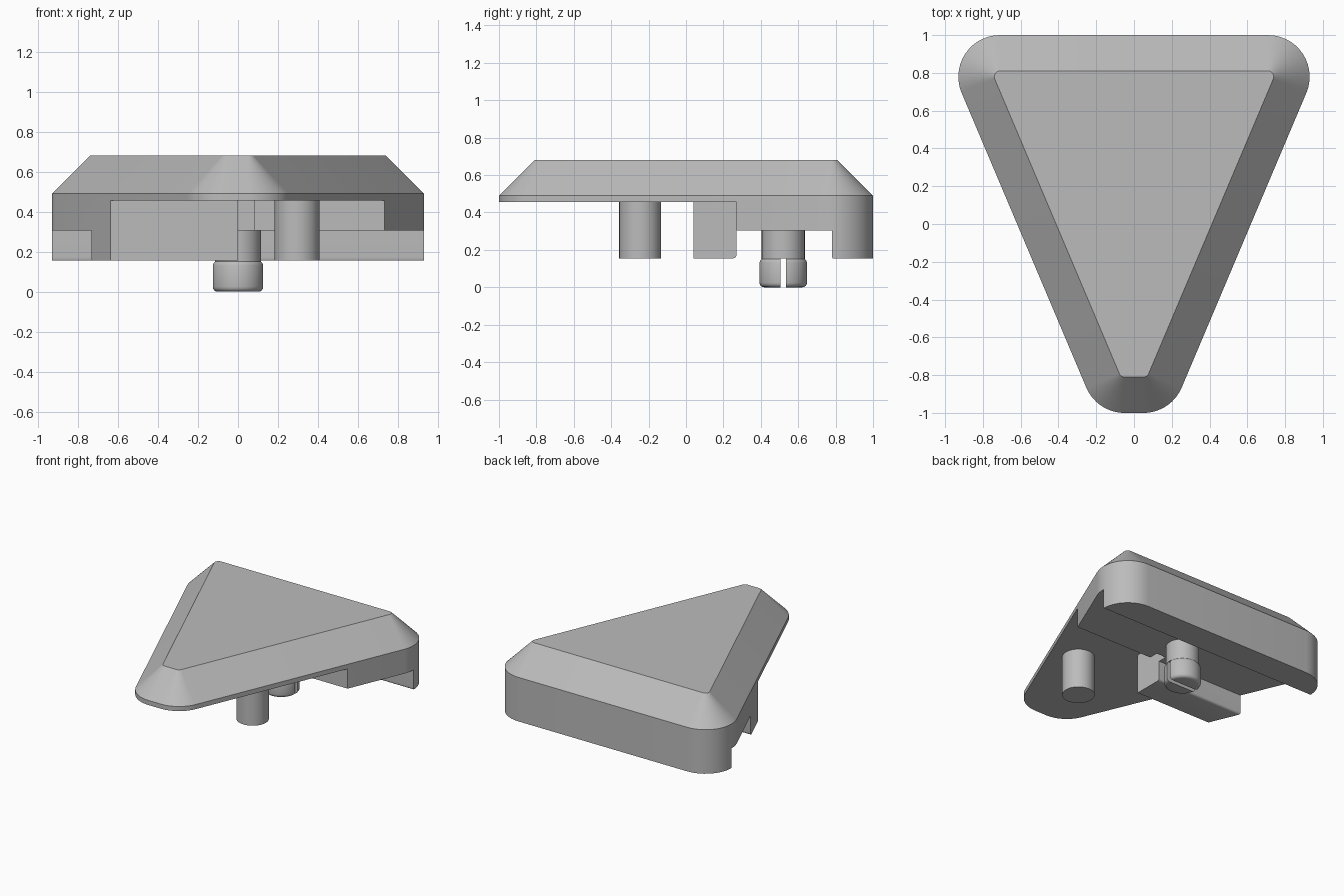
import bpy, bmesh
from math import sin, cos, atan2, pi

cube = bpy.data.objects.get("Cube")
if cube:
    bpy.data.objects.remove(cube)

grey = bpy.data.materials.new("light_grey")
grey.use_nodes = True
grey.diffuse_color = (0.5, 0.5, 0.5, 1)
grey.node_tree.nodes["Principled BSDF"].inputs["Base Color"].default_value = (0.5, 0.5, 0.5, 1)

TOP, SHOULDER, DECK, STEP, RIM = 0.68, 0.49, 0.455, 0.305, 0.155
BACK, FRONT = (0.71, 0.78), (0.05, -0.78)      # corner arc centres


def outline(r, n=14):
    """Rounded triangle, counter-clockwise, with corner radius r."""
    side = atan2(-(BACK[0] - FRONT[0]), BACK[1] - FRONT[1])
    half = []
    for (cx, cy), a0, a1 in ((FRONT, -pi / 2, side), (BACK, side, pi / 2)):
        for i in range(n + 1):
            a = a0 + (a1 - a0) * i / n
            half.append((cx + r * cos(a), cy + r * sin(a)))
    return half + [(-x, y) for x, y in reversed(half)]


def loft(name, rings):
    """Closed solid through (points, z) rings with equal point counts."""
    bm = bmesh.new()
    loops = [[bm.verts.new((x, y, z)) for x, y in pts] for pts, z in rings]
    n = len(loops[0])
    for lo, hi in zip(loops, loops[1:]):
        for i in range(n):
            j = (i + 1) % n
            bm.faces.new((lo[i], lo[j], hi[j], hi[i]))
    bm.faces.new(loops[0][::-1])
    bm.faces.new(loops[-1])
    bmesh.ops.recalc_face_normals(bm, faces=bm.faces)
    me = bpy.data.meshes.new(name)
    bm.to_mesh(me)
    bm.free()
    me.materials.append(grey)
    ob = bpy.data.objects.new(name, me)
    bpy.context.collection.objects.link(ob)
    return ob


def turned(name, x, y, profile, n=48):
    """Round part from (radius, z) pairs, bottom to top."""
    ring = [(cos(2 * pi * i / n), sin(2 * pi * i / n)) for i in range(n)]
    return loft(name, [([(x + r * c, y + r * s) for c, s in ring], z) for r, z in profile])


def cut(ob, cutters):
    for c in cutters:
        m = ob.modifiers.new("cut", "BOOLEAN")
        m.operation, m.solver, m.object = "DIFFERENCE", "EXACT", c
    dg = bpy.context.evaluated_depsgraph_get()
    me = bpy.data.meshes.new_from_object(ob.evaluated_get(dg))
    ob.modifiers.clear()
    ob.data = me
    for c in cutters:
        bpy.data.objects.remove(c)


def smooth(ob):
    bpy.ops.object.select_all(action="DESELECT")
    ob.select_set(True)
    bpy.context.view_layer.objects.active = ob
    bpy.ops.object.shade_smooth_by_angle(angle=0.5)


# Chamfered body: solid down to the rim, then relieved underneath
wide, narrow = outline(0.22), outline(0.03)
body = loft("body", [(wide, RIM), (wide, SHOULDER), (narrow, TOP)])

# Front relief leaves the side block and a small corner notch
front_relief = [(-2, -2), (2, -2), (2, 0.27), (0.08, 0.27), (0.08, 0.34),
                (0, 0.34), (0, 0.04), (-2, 0.04)]
# Middle relief leaves the back wall
middle_relief = [(-2, 0.27), (0, 0.27), (0, 0.2), (2, 0.2), (2, 0.78), (-2, 0.78)]
cut(body, [loft("front_cutter", [(front_relief, -1), (front_relief, DECK)]),
           loft("middle_cutter", [(middle_relief, -1), (middle_relief, STEP)])])

# Round the lower inner edges of the block and the back wall
bm = bmesh.new()
bm.from_mesh(body.data)
edges = [e for e in bm.edges
         if all(abs(v.co.z - RIM) < 1e-3 for v in e.verts)
         and any(all(abs(v.co.y - y) < 1e-3 for v in e.verts) for y in (0.27, 0.78))]
bmesh.ops.bevel(bm, geom=edges, offset=0.018, segments=4, profile=0.5, affect="EDGES")
bm.to_mesh(body.data)
bm.free()
smooth(body)

# Plain locating post
post = turned("locating_post", 0.295, -0.245, [(0.112, RIM), (0.112, DECK)])
smooth(post)

# Clip pin with rounded, slotted head
f = 0.025
R = 0.127
arc = [i * pi / 8 for i in range(5)]
profile = [(R - f + f * sin(a), f - f * cos(a)) for a in arc]
profile += [(R, 0.132), (R - 0.004, 0.143), (0.115, 0.152), (0.115, STEP)]
pin = turned("clip_pin", 0, 0.52, profile)
slot = [(-1, 0.504), (1, 0.504), (1, 0.534), (-1, 0.534)]
cut(pin, [loft("slot_cutter", [(slot, -1), (slot, RIM)])])
smooth(pin)
